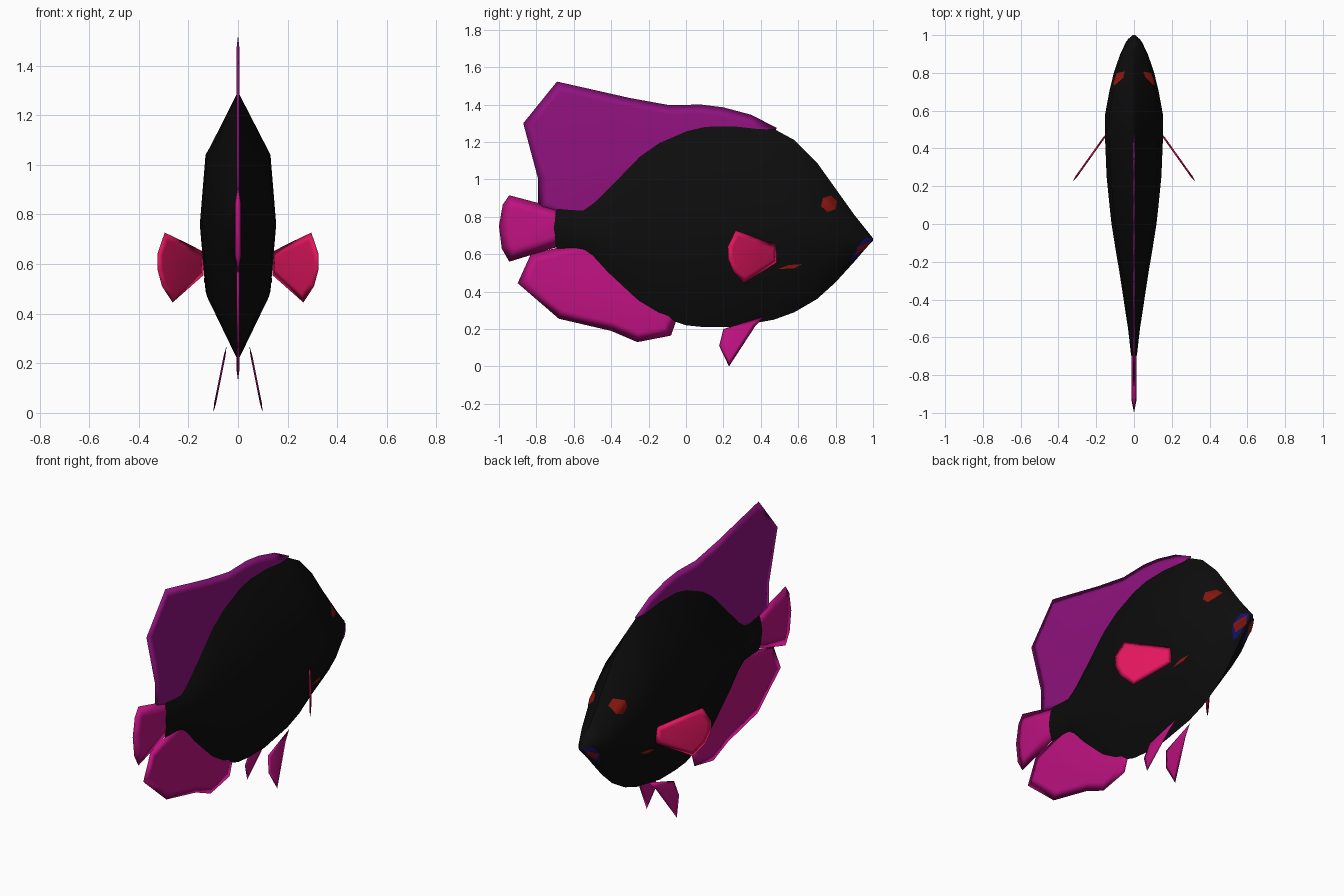
import bpy, bmesh, math
from mathutils import Vector
from mathutils.bvhtree import BVHTree

cube = bpy.data.objects.get("Cube")
if cube:
    bpy.data.objects.remove(cube, do_unlink=True)


def material(name, r, g, b):
    mat = bpy.data.materials.new(name)
    mat.use_nodes = True
    mat.diffuse_color = (r, g, b, 1)
    bsdf = mat.node_tree.nodes["Principled BSDF"]
    bsdf.inputs["Base Color"].default_value = (r, g, b, 1)
    bsdf.inputs["Roughness"].default_value = 0.7
    return mat


black = material("black", 0.004, 0.004, 0.004)
purple = material("purple", 0.28, 0.006, 0.21)
magenta = material("magenta", 0.52, 0.006, 0.22)
crimson = material("crimson", 0.75, 0.008, 0.11)
red = material("dark red", 0.25, 0.008, 0.005)
blue = material("dark blue", 0.006, 0.006, 0.14)


def make_object(name, bm, mat):
    mesh = bpy.data.meshes.new(name)
    bm.to_mesh(mesh)
    bm.free()
    mesh.materials.append(mat)
    mesh.shade_smooth()
    obj = bpy.data.objects.new(name, mesh)
    bpy.context.collection.objects.link(obj)
    return obj


# Body: lofted cross-sections given as (y, top, bottom, half width)
sections = [
    (-0.725, 0.79, 0.69, 0.008), (-0.69, 0.85, 0.63, 0.016),
    (-0.55, 0.845, 0.615, 0.032), (-0.5, 0.88, 0.58, 0.04),
    (-0.4, 0.98, 0.47, 0.055), (-0.25, 1.135, 0.33, 0.078),
    (-0.15, 1.205, 0.27, 0.095), (0, 1.27, 0.22, 0.119),
    (0.1, 1.293, 0.21, 0.13), (0.25, 1.295, 0.21, 0.145),
    (0.47, 1.27, 0.25, 0.154), (0.58, 1.21, 0.29, 0.153),
    (0.7, 1.09, 0.36, 0.131), (0.8, 0.95, 0.45, 0.107),
    (0.9, 0.81, 0.56, 0.073), (0.96, 0.735, 0.63, 0.042),
    (1, 0.685, 0.673, 0.008),
]
# Cross-section as (width factor, height factor)
half = [(0, 1), (0.85, 0.55), (1, 0), (0.85, -0.53), (0, -1)]
ring_shape = half + [(-w, h) for w, h in reversed(half[1:-1])]

bm = bmesh.new()
rings = []
for y, top, bottom, width in sections:
    mid, tall = (top + bottom) / 2, (top - bottom) / 2
    rings.append([bm.verts.new((w * width, y, mid + h * tall)) for w, h in ring_shape])
for a, b in zip(rings, rings[1:]):
    for i in range(len(a)):
        j = (i + 1) % len(a)
        bm.faces.new((a[i], a[j], b[j], b[i]))
bm.faces.new(rings[0])
bm.faces.new(rings[-1])
bmesh.ops.recalc_face_normals(bm, faces=bm.faces)
surface = BVHTree.FromBMesh(bm)
body = make_object("body", bm, black)
bpy.context.view_layer.objects.active = body
body.select_set(True)
bpy.ops.object.shade_smooth_by_angle(angle=math.radians(50))
body.select_set(False)


def fin(name, outline, mat, thick, border, place=lambda y, z: (0, y, z)):
    """Thin lens-shaped blade with a sharp rim, built from a (y, z) outline."""
    bm = bmesh.new()
    points = [place(y, z) for y, z in outline]
    for side in (points, points[::-1]):
        face = bm.faces.new([bm.verts.new(p) for p in side])
        face.normal_update()
        bmesh.ops.inset_individual(bm, faces=[face], thickness=border,
                                   depth=thick, use_even_offset=True)
    bmesh.ops.remove_doubles(bm, verts=bm.verts, dist=0.0005)
    bmesh.ops.recalc_face_normals(bm, faces=bm.faces)
    return make_object(name, bm, mat)


# Fins on the centre line
fin("dorsal_fin", [(-0.79, 0.84), (-0.79, 1), (-0.87, 1.3), (-0.69, 1.523),
                   (-0.3, 1.435), (-0.09, 1.397), (0.08, 1.4), (0.2, 1.385),
                   (0.35, 1.345), (0.485, 1.275), (0.4, 1.1), (0, 1.05),
                   (-0.3, 0.9), (-0.5, 0.75)], purple, 0.006, 0.05)
fin("anal_fin", [(-0.5, 0.68), (-0.83, 0.6), (-0.9, 0.445), (-0.68, 0.255),
                 (-0.4, 0.19), (-0.26, 0.13), (-0.08, 0.165), (-0.04, 0.28),
                 (-0.2, 0.42)], magenta, 0.007, 0.05)
fin("tail_fin", [(-0.62, 0.82), (-0.7, 0.85), (-0.945, 0.915), (-0.98, 0.865),
                 (-1, 0.75), (-0.985, 0.63), (-0.945, 0.56), (-0.7, 0.635),
                 (-0.62, 0.66)], magenta, 0.012, 0.06)

pectoral = [(0.485, 0.65), (0.38, 0.688), (0.265, 0.727), (0.223, 0.64),
            (0.225, 0.575), (0.25, 0.51), (0.31, 0.445), (0.485, 0.555)]
pelvic = [(0.42, 0.27), (0.2, 0.2), (0.177, 0.11), (0.23, 0), (0.37, 0.215)]


def decal(name, outline, mat, side, lift, bulge=0):
    """Thin plate laid over the flank of the body."""
    bm = bmesh.new()
    face = bm.faces.new([bm.verts.new((0, y, z)) for y, z in outline])
    centre = face.calc_center_median()
    reach = max((v.co - centre).length for v in bm.verts)
    bmesh.ops.poke(bm, faces=[face])
    bmesh.ops.subdivide_edges(bm, edges=bm.edges, cuts=2, use_grid_fill=True)
    for v in bm.verts:
        hit = surface.ray_cast(Vector((side, v.co.y, v.co.z)), Vector((-side, 0, 0)))[0]
        rise = lift + bulge * (1 - (v.co - centre).length / reach)
        v.co.x = (hit.x if hit else 0) + side * rise
    bmesh.ops.recalc_face_normals(bm, faces=bm.faces)
    if sum(f.normal.x for f in bm.faces) * side < 0:
        bmesh.ops.reverse_faces(bm, faces=bm.faces)
    return make_object(name, bm, mat)


eye = [(0.765 + 0.045 * math.cos(math.tau * i / 6 + 0.3),
        0.87 + 0.045 * math.sin(math.tau * i / 6 + 0.3)) for i in range(6)]
gill_mark = [(0.49, 0.52), (0.55, 0.542), (0.62, 0.547), (0.58, 0.525)]
mouth = [(0.875, 0.565), (0.915, 0.64), (0.96, 0.69), (0.995, 0.685),
         (0.985, 0.66), (0.9, 0.575)]
lip = [(0.905, 0.595), (0.918, 0.635), (0.985, 0.672), (0.965, 0.635)]

# Paired fins and face details on both flanks
for label, s in (("left", 1), ("right", -1)):
    fin(label + "_pectoral_fin", pectoral, crimson, 0.005, 0.03,
        lambda y, z: (s * (0.15 + 0.71 * (0.47 - y)), y, z))
    fin(label + "_pelvic_fin", pelvic, magenta, 0.004, 0.02,
        lambda y, z: (s * (0.1 - 0.2 * z), y, z))
    decal(label + "_eye", eye, red, s, 0.003, 0.006)
    decal(label + "_gill_mark", gill_mark, red, s, 0.004)
    decal(label + "_mouth", mouth, blue, s, 0.004)
    decal(label + "_lower_lip", lip, red, s, 0.008)
